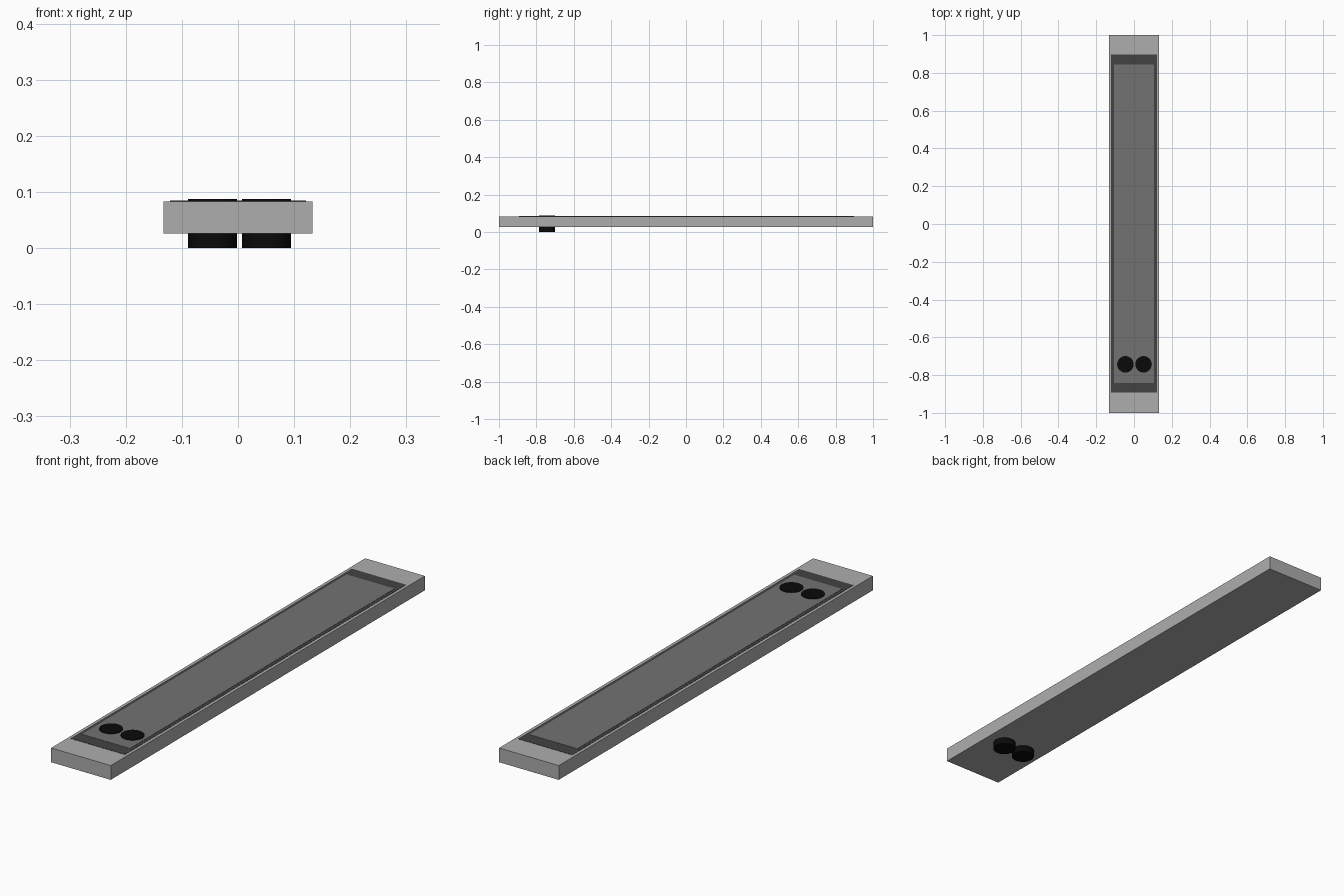
import bpy

if "Cube" in bpy.data.objects:
    bpy.data.objects.remove(bpy.data.objects["Cube"])


def material(name, rgb):
    m = bpy.data.materials.new(name)
    m.diffuse_color = (*rgb, 1)
    m.use_nodes = True
    m.node_tree.nodes["Principled BSDF"].inputs["Base Color"].default_value = m.diffuse_color
    return m


GREY = material("light grey", (0.42, 0.42, 0.42))
DARK = material("dark grey", (0.055, 0.055, 0.055))
MID = material("mid grey", (0.17, 0.17, 0.17))
BLACK = material("black", (0.003, 0.003, 0.003))


def box(name, half_x, y0, y1, z0, z1, mat):
    bpy.ops.mesh.primitive_cube_add(size=1, location=(0, (y0 + y1) / 2, (z0 + z1) / 2))
    o = bpy.context.object
    o.name = name
    o.scale = (2 * half_x, y1 - y0, z1 - z0)
    bpy.ops.object.transform_apply(location=False, rotation=False, scale=True)
    o.data.materials.append(mat)


# Long slab with a dark border plate and a lighter panel on it
box("slab", 0.133, -1, 1, 0.026, 0.0835, GREY)
box("border_plate", 0.121, -0.893, 0.897, 0.082, 0.0845, DARK)
box("centre_panel", 0.107, -0.841, 0.844, 0.083, 0.0853, MID)

# Two round posts passing through the slab
for name, x in (("left_post", -0.0455), ("right_post", 0.0505)):
    bpy.ops.mesh.primitive_cylinder_add(vertices=32, radius=0.0437, depth=0.0875,
                                        location=(x, -0.743, 0.04375))
    o = bpy.context.object
    o.name = name
    o.data.materials.append(BLACK)
    bpy.ops.object.shade_smooth_by_angle()
